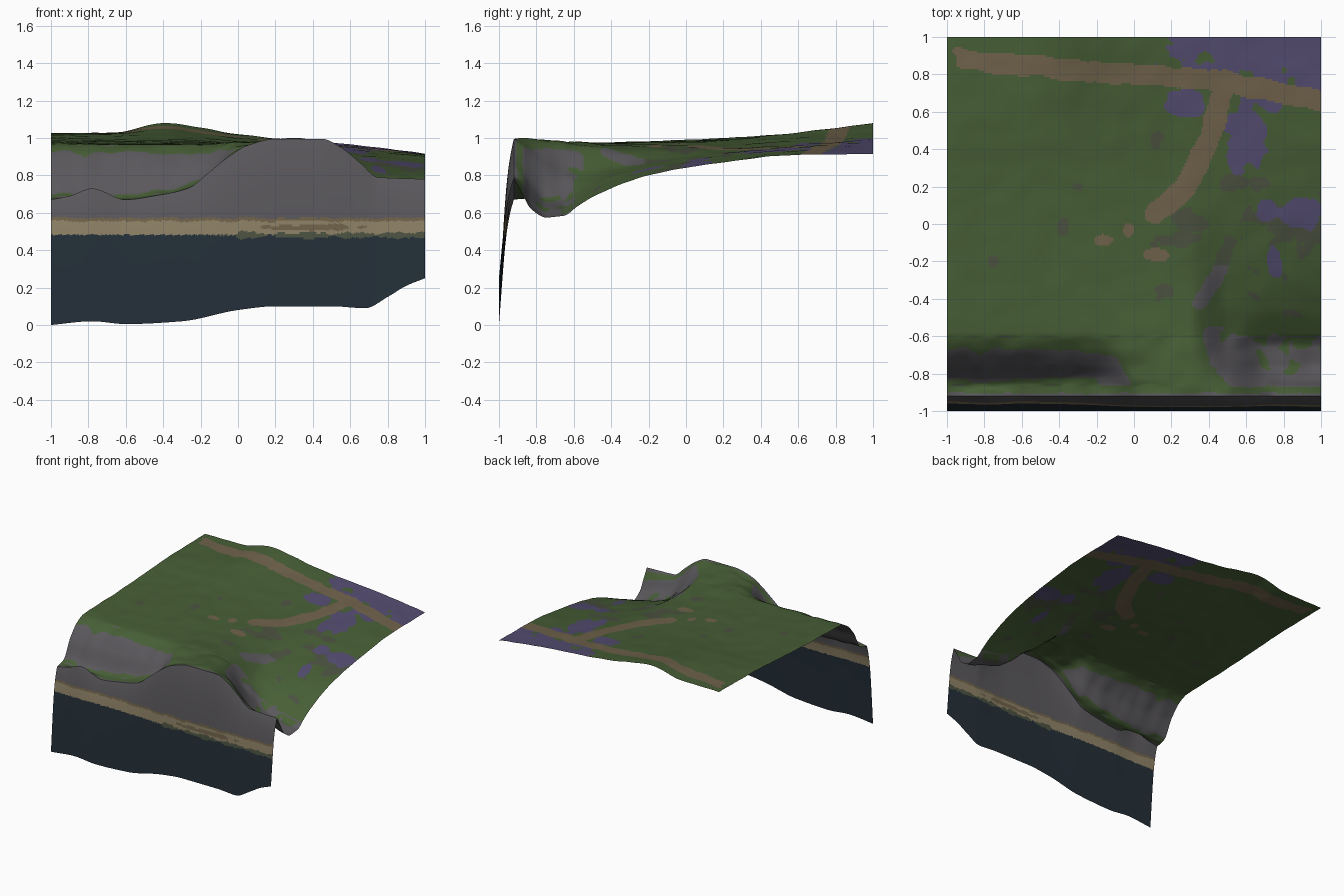
import bpy
import math
from mathutils import Vector, noise

if "Cube" in bpy.data.objects:
    bpy.data.objects.remove(bpy.data.objects["Cube"])

# Flat colours
COLOURS = {
    "grass": (0.062, 0.112, 0.036),
    "rock": (0.102, 0.097, 0.106),
    "sand": (0.265, 0.218, 0.130),
    "water": (0.017, 0.028, 0.039),
    "dirt": (0.160, 0.122, 0.069),
    "heather": (0.088, 0.073, 0.165),
    "scrub": (0.070, 0.083, 0.052),
}
NAMES = list(COLOURS)
MATS = []
for n, c in COLOURS.items():
    m = bpy.data.materials.new(n)
    m.diffuse_color = (*c, 1)
    m.use_nodes = True
    m.node_tree.nodes["Principled BSDF"].inputs["Base Color"].default_value = m.diffuse_color
    MATS.append(m)


def curve(xs, zs, x):
    """Smooth curve through the given points, with flat turning points."""
    x = min(max(x, xs[0]), xs[-1])
    d = [(zs[i + 1] - zs[i]) / (xs[i + 1] - xs[i]) for i in range(len(xs) - 1)]
    k = 0
    while k < len(d) - 1 and x > xs[k + 1]:
        k += 1

    def slope(i):
        if i == 0 or i == len(d):
            return d[min(i, len(d) - 1)]
        a, b = d[i - 1], d[i]
        return 0 if a * b <= 0 else 2 * a * b / (a + b)

    h = xs[k + 1] - xs[k]
    t = (x - xs[k]) / h
    return (zs[k] * (1 + 2 * t) * (1 - t) ** 2 + slope(k) * h * t * (1 - t) ** 2
            + zs[k + 1] * t * t * (3 - 2 * t) + slope(k + 1) * h * t * t * (t - 1))


def nz(x, y, f, seed=0.0):
    return noise.noise(Vector((x * f, y * f, seed)))


# Foot and rim of the sea cliff along x
FOOT_X = [-1, -.78, -.6, -.3, 0, .2, .5, .68, .8, .9, 1]
FOOT_Z = [0, .02, .005, .02, .08, .1, .1, .09, .15, .21, .25]
RIM_X = [-1, -.9, -.78, -.6, -.45, -.27, -.15, -.05, .05, .2, .45, .55, .65, .75, 1]
RIM_Z = [.67, .69, .73, .67, .69, .73, .82, .9, .96, .995, .995, .95, .87, .79, .78]

# Upland cross-sections from rim to back edge, at several x stations
YS = [-.92, -.87, -.83, -.75, -.66, -.58, -.45, -.2, .2, .6, 1]
STATION_X = [-1, -.65, -.4, -.2, 0, .3, .5, .7, 1]
STATION_Z = [
    [.68, .70, .84, .93, .97, .975, .98, 1.0, 1.02, 1.025],
    [.675, .70, .83, .93, .965, .97, .98, .99, 1.02, 1.03],
    [.70, .715, .84, .93, .965, .97, .975, .99, 1.03, 1.08],
    [.765, .78, .86, .93, .965, .97, .975, .985, 1.01, 1.055],
    [.94, .95, .96, .975, .98, .97, .965, .965, .99, 1.02],
    [1.0, 1.0, .99, .98, .965, .95, .935, .94, .96, .99],
    [.96, .93, .87, .82, .81, .82, .865, .92, .95, .975],
    [.79, .74, .67, .66, .70, .77, .84, .90, .935, .955],
    [.69, .62, .575, .58, .635, .71, .80, .87, .91, .915],
]
COLS = 200
XS = [-1 + 2 * i / COLS for i in range(COLS + 1)]


def sheet(name, rows, colour):
    """Grid surface from rows of points, coloured face by face by a rule."""
    w = COLS + 1
    faces = [(j * w + i, j * w + i + 1, (j + 1) * w + i + 1, (j + 1) * w + i)
             for j in range(len(rows) - 1) for i in range(COLS)]
    me = bpy.data.meshes.new(name)
    me.from_pydata([p for r in rows for p in r], [], faces)
    for m in MATS:
        me.materials.append(m)
    for p in me.polygons:
        p.use_smooth = True
        p.material_index = NAMES.index(colour(p.center, p.normal))
    me.update()
    ob = bpy.data.objects.new(name, me)
    bpy.context.collection.objects.link(ob)


# Sea cliff: near-vertical wall with water, beach and rock bands
def cliff_colour(c, n):
    w = .010 * nz(c.x, 0, 9) + .006 * nz(c.x, 0, 25)
    shelf = -.1 < c.x < 1
    if shelf and abs(c.z - .48) < .012 + 2 * w:
        return "scrub"
    if c.z < .482:
        return "water"
    if c.z < .555 + w:
        spot = ((c.x - .38) / .28) ** 2 + ((c.z - .522) / .016) ** 2
        return "dirt" if spot + nz(c.x, c.z, 14) < 1 else "sand"
    return "dirt" if c.z < .572 + w else "rock"


cliff = []
for j in range(91):
    t = j / 90
    row = []
    for x in XS:
        a, b = curve(FOOT_X, FOOT_Z, x), curve(RIM_X, RIM_Z, x)
        row.append((x, -1 + .05 * t + .03 * t ** 6, a + (b - a) * t))
    cliff.append(row)
sheet("sea_cliff", cliff, cliff_colour)

# Painted ground areas: tracks as (points, half width), patches as ellipses
TRACKS = [([(-.9, .875), (-.4, .83), (.1, .79), (.5, .76), (1, .655)], .055),
          ([(.48, .72), (.4, .45), (.28, .2), (.12, .06)], .058)]
GULLY = [(.36, -.42), (.44, -.28), (.51, -.1)]
DIRT = [(-.16, -.085, .05, .03), (-.03, -.03, .035, .04), (.12, -.165, .075, .035),
        (-.94, .925, .03, .02)]
HEATHER = [(.85, 1.02, .64, .32), (.6, .46, .11, .19), (.28, .65, .11, .08),
           (.9, .06, .12, .08), (.71, .08, .05, .06), (.75, -.2, .05, .08),
           (.72, .66, .07, .07)]
SCRUB = [(.28, .02, .1, .06), (.2, -.08, .13, .05), (.6, .2, .14, .06),
         (.15, -.37, .06, .05), (.85, 0, .2, .14), (.13, .45, .04, .05),
         (-.38, -.02, .03, .06), (-.3, .2, .04, .03), (-.75, -.2, .03, .04)]


def near(points, x, y):
    p, best = Vector((x, y)), 9
    for a, b in zip(points, points[1:]):
        a, b = Vector(a), Vector(b)
        t = min(max((p - a).dot(b - a) / (b - a).length_squared, 0), 1)
        best = min(best, (p - a - (b - a) * t).length)
    return best


def inside(patches, x, y, rough):
    return any(((x - a) / r) ** 2 + ((y - b) / s) ** 2 < 1 + rough
               for a, b, r, s in patches)


def upland_colour(c, n):
    x, y = c.x, c.y
    w = nz(x, y, 9) + .5 * nz(x, y, 22, 3)
    if y < -.905 + .01 * w:
        return "rock"
    if y < -.87 + .015 * w:
        return "grass"
    if n.z < .77 + .08 * w and y < -.55:
        return "rock"
    if x > .45 and y < -.62 + .06 * w and c.z < .9 and w > -.15:
        return "rock"
    if near(GULLY, x, y) < .04 + .02 * w:
        return "rock" if y < -.22 else "scrub"
    if any(near(t, x, y) < r + .012 * w for t, r in TRACKS):
        return "dirt"
    if inside(DIRT, x, y, .5 * w):
        return "dirt"
    if inside(HEATHER, x, y, .9 * w):
        return "heather"
    if inside(SCRUB, x, y, 1.4 * w - .2):
        return "scrub"
    if x > .55 and -.5 < y < .2 and w > .42:
        return "scrub"
    return "grass"


# Upland: rim, ledge, inner cliff, plateau and valley
profiles = []
for x in XS:
    profiles.append([curve(RIM_X, RIM_Z, x)] +
                    [curve(STATION_X, [s[k] for s in STATION_Z], x)
                     for k in range(len(YS) - 1)])
upland_y = [-.92 + .42 * j / 60 for j in range(60)] + [-.5 + 1.5 * j / 140 for j in range(141)]
upland = []
for y in upland_y:
    fade = min(1, (y + .92) / .06)
    crag = .014 if -.86 < y < -.6 else .004
    upland.append([(x, y, curve(YS, p, y) + fade * crag * nz(x, y, 8, 5))
                   for x, p in zip(XS, profiles)])
sheet("upland", upland, upland_colour)
